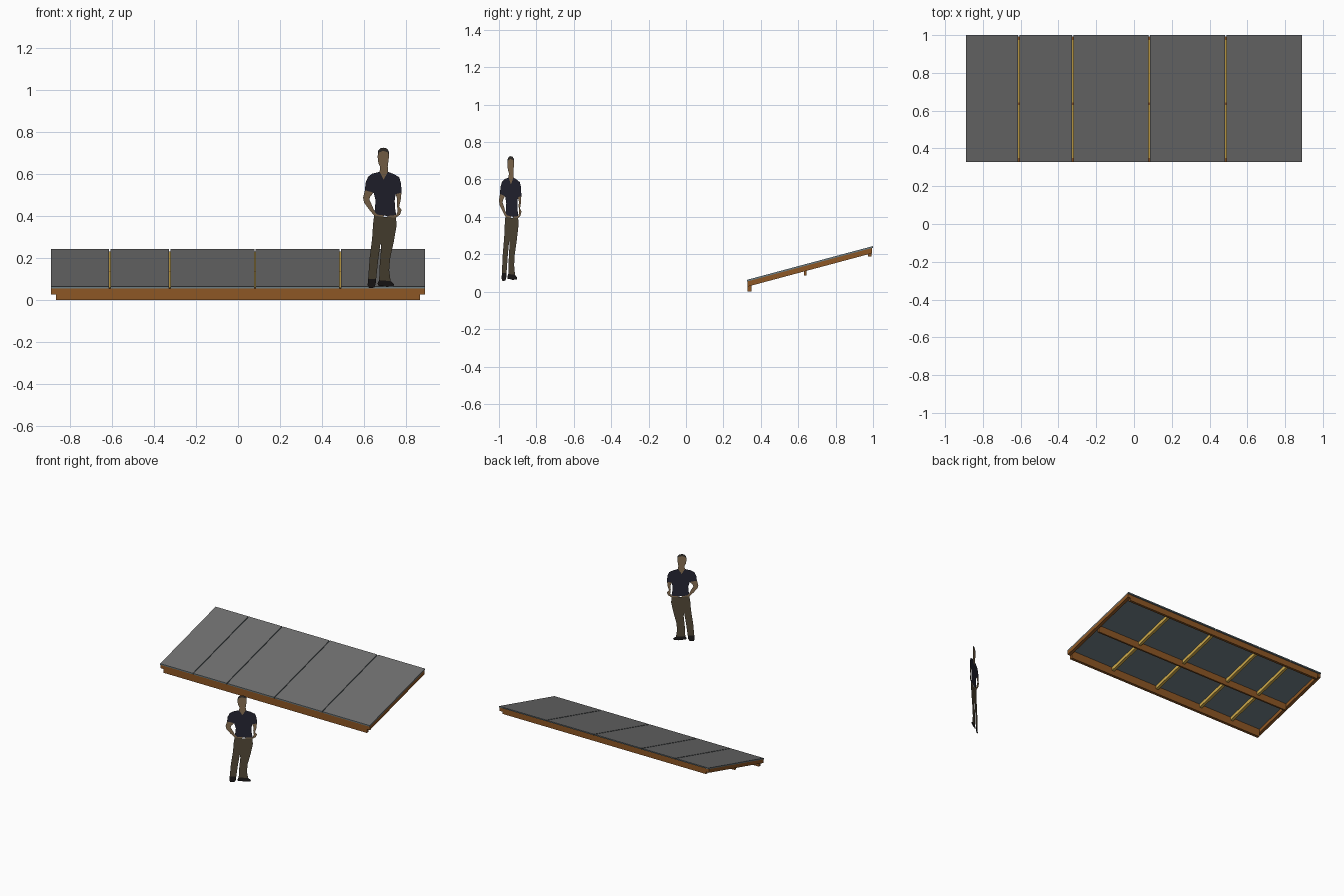
import bpy, bmesh

if "Cube" in bpy.data.objects:
    bpy.data.objects.remove(bpy.data.objects["Cube"])


def material(name, rgb):
    m = bpy.data.materials.new(name)
    m.diffuse_color = (*rgb, 1)
    m.use_nodes = True
    m.node_tree.nodes["Principled BSDF"].inputs["Base Color"].default_value = m.diffuse_color
    return m


brown = material("brown_timber", (0.27, 0.095, 0.018))
yellow = material("yellow_timber", (0.62, 0.40, 0.07))
pane_top = material("pane_top", (0.16, 0.16, 0.16))
pane_under = material("pane_underside", (0.15, 0.2, 0.22))
skin = material("skin", (0.26, 0.17, 0.09))
navy = material("navy_cloth", (0.02, 0.02, 0.035))
olive = material("olive_cloth", (0.09, 0.07, 0.04))
black = material("black_leather", (0.012, 0.01, 0.01))
dark = material("dark_hair", (0.04, 0.035, 0.03))


def finish(name, bm, mats):
    me = bpy.data.meshes.new(name)
    bm.to_mesh(me)
    bm.free()
    for m in mats:
        me.materials.append(m)
    ob = bpy.data.objects.new(name, me)
    bpy.context.collection.objects.link(ob)
    return ob


def prism(name, profile, x0, x1, *mats):
    """Extrude a (y, z) profile along x; a second material goes on downward faces."""
    bm = bmesh.new()
    f = bm.faces.new([bm.verts.new((x0, y, z)) for y, z in profile])
    ext = bmesh.ops.extrude_face_region(bm, geom=[f])["geom"]
    moved = [v for v in ext if isinstance(v, bmesh.types.BMVert)]
    bmesh.ops.translate(bm, verts=moved, vec=(x1 - x0, 0, 0))
    bmesh.ops.recalc_face_normals(bm, faces=bm.faces)
    if len(mats) > 1:
        for face in bm.faces:
            face.material_index = 0 if face.normal.z > 0.5 else 1
    return finish(name, bm, mats)


# Roof slope: height of the pane surface at a given y (15 degrees)
def top(y):
    return 0.244 - (1 - y) * 0.268


def sloped(y0, y1, upper, lower):
    return [(y0, top(y0) - lower), (y1, top(y1) - lower),
            (y1, top(y1) - upper), (y0, top(y0) - upper)]


def beam(name, y0, y1, bottom):
    prism(name, [(y0, bottom), (y1, bottom), (y1, top(y1) - 0.0095),
                 (y0, top(y0) - 0.0095)], -0.865, 0.865, brown)


# Cross beams
beam("front_beam", 0.328, 0.350, 0.0)
beam("middle_beam", 0.630, 0.643, 0.086)
beam("back_beam", 0.973, 0.992, 0.188)

# Side rafters
for side, x0 in (("left", -0.89), ("right", 0.865)):
    prism(side + "_side_rafter", sloped(0.33, 0.994, 0.009, 0.037), x0, x0 + 0.025, brown)

# Intermediate rafters under the pane joints, in two bays
seams = [-0.61, -0.324, 0.081, 0.486]
for i, x in enumerate(seams):
    for bay, a, b in (("lower", 0.350, 0.630), ("upper", 0.643, 0.973)):
        prism(f"{bay}_rafter_{i}", sloped(a, b, 0.009, 0.034), x - 0.011, x + 0.011, yellow)

# Roof panes with narrow joints
edges = [-0.89] + seams + [0.89]
for i in range(5):
    x0 = edges[i] + (0.003 if i > 0 else 0)
    x1 = edges[i + 1] - (0.003 if i < 4 else 0)
    prism(f"roof_pane_{i}", sloped(0.327, 1.0, 0.0, 0.009), x0, x1, pane_top, pane_under)


# Flat cut-out figure: outlines in (across, up) units on a slanted upright plane
def flat(name, mat, *outlines):
    bm = bmesh.new()
    for pts in outlines:
        f = bm.faces.new([bm.verts.new((0.595 + u * 0.00476, -1 + u * 0.00312,
                                        0.057 + v * 0.00473)) for u, v in pts])
        f.normal_update()
        if f.normal.y > 0:
            f.normal_flip()
    return finish(name, bm, [mat])


flat("hair", dark,
     [(14.5, 132), (15, 138), (17, 140.5), (20, 141.2), (23.5, 140.5), (25.6, 138),
      (25.8, 132), (24.8, 136.5), (20, 138), (16, 136.5)])
flat("face_and_neck", skin,
     [(14.5, 132), (16, 136.5), (20, 138), (24.8, 136.5), (25.8, 132), (25.2, 127),
      (24.6, 122), (24.8, 117), (20.5, 109), (16.5, 117), (17, 122), (15.2, 126)])
flat("shirt", navy,
     [(16.5, 117), (20.5, 109), (24.8, 117), (31, 114.5), (36, 111.5), (38, 105),
      (38.3, 96), (32.5, 94.5), (31.5, 88), (32, 80), (33, 73.5), (24, 72.5),
      (14, 74), (11.5, 77), (12.5, 88), (10.5, 96), (1.8, 98.5), (2.5, 106),
      (5, 112), (9, 115)])
flat("arms", skin,
     [(1.8, 98.5), (10.5, 96), (7, 92), (6.2, 89), (9, 83), (11.5, 77), (14, 74),
      (21, 73.3), (20, 71.5), (11, 73), (6, 79), (1, 86), (0, 91)],
     [(32.5, 94.5), (38.3, 96), (37.5, 88), (36, 82), (38.5, 78.5), (37, 74),
      (33, 71), (24.5, 71.5), (24, 72.5), (33, 73.5), (34.5, 77), (33.8, 84), (34, 90)])
flat("trousers", olive,
     [(11, 73), (20, 71.5), (24.5, 71.5), (33, 71), (33.3, 62), (30.5, 46), (27, 30),
      (26, 18), (27.5, 7), (16, 8), (16.5, 22), (18, 40), (17.5, 46), (15, 28),
      (13, 9), (5, 9), (6.5, 30), (9, 50), (10, 65)])
flat("shoes", black,
     [(5, 9), (13, 9), (12.5, 4), (11, 0.5), (6, 0), (4.5, 3)],
     [(16, 8), (27.5, 7), (31, 4), (30.5, 2), (24, 1.2), (20, 2), (15, 2.5), (14.5, 5)])
